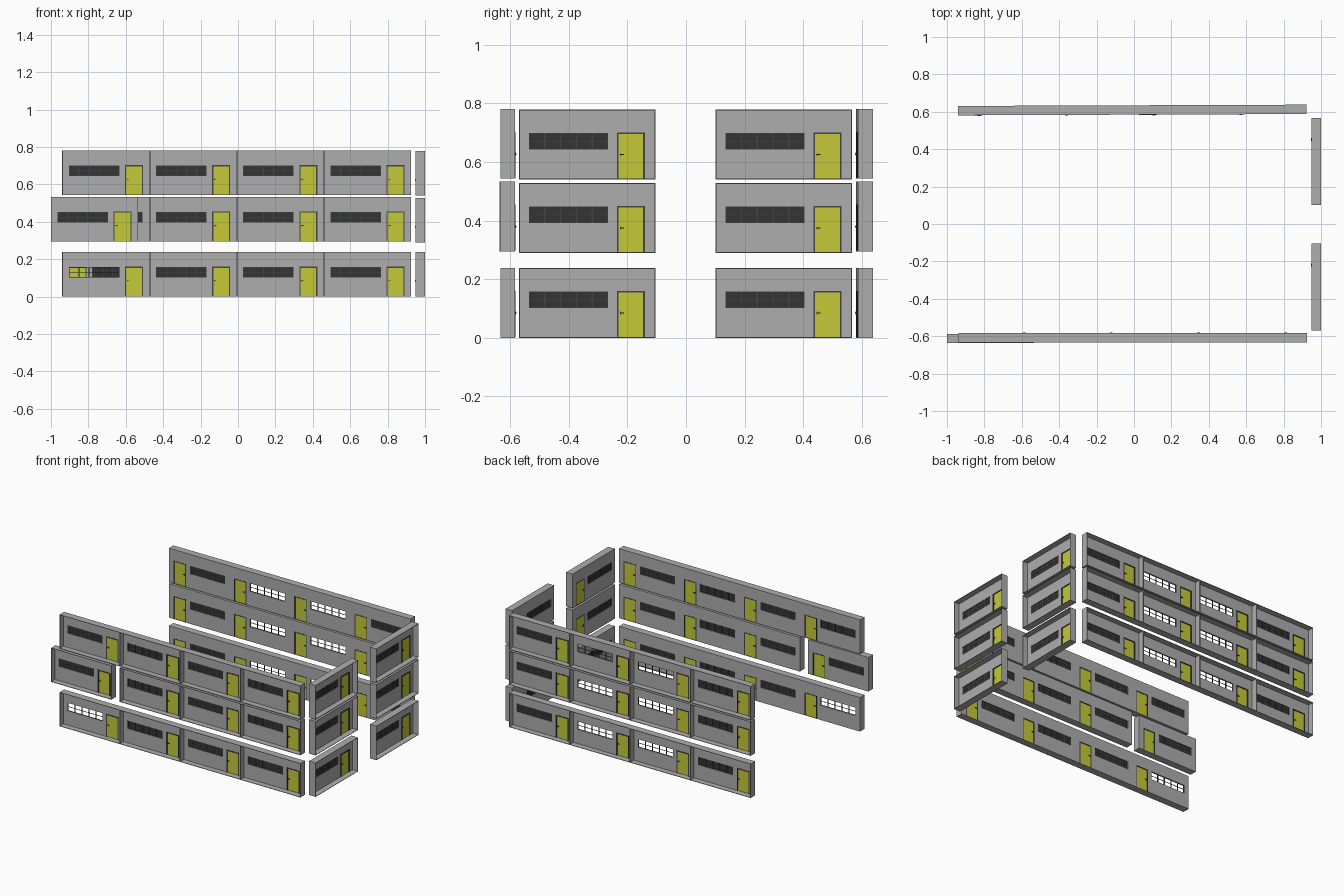
import bpy, bmesh
from math import pi, cos, sin
from mathutils import Matrix, Vector

if "Cube" in bpy.data.objects:
    bpy.data.objects.remove(bpy.data.objects["Cube"], do_unlink=True)


def material(name, r, g, b):
    m = bpy.data.materials.new(name)
    m.use_nodes = True
    m.diffuse_color = (r, g, b, 1)
    bsdf = m.node_tree.nodes["Principled BSDF"]
    bsdf.inputs["Base Color"].default_value = (r, g, b, 1)
    bsdf.inputs["Roughness"].default_value = 0.8
    return m


CONCRETE = material("concrete grey", 0.42, 0.42, 0.42)
YELLOW = material("door yellow", 0.56, 0.59, 0.04)
GLASS = material("dark glass", 0.033, 0.033, 0.033)
METAL = material("dark metal", 0.06, 0.06, 0.06)

# Unit size: x along the wall, y from the open outer side to the inner side
W, D, H = 0.466, 0.05, 0.238
RIM, WALL = 0.003, 0.01
WX0, WX1, WZ0, WZ1 = 0.034, 0.304, 0.102, 0.158
DX0, DX1, DZ1 = 0.334, 0.430, 0.160
Y0, Y1 = D - WALL, D


def box(bm, x0, x1, y0, y1, z0, z1):
    size = Matrix.Diagonal((x1 - x0, y1 - y0, z1 - z0, 1))
    mid = Matrix.Translation(((x0 + x1) / 2, (y0 + y1) / 2, (z0 + z1) / 2))
    bmesh.ops.create_cube(bm, size=1, matrix=mid @ size)


def finish(bm, name, mat):
    mesh = bpy.data.meshes.new(name)
    bm.to_mesh(mesh)
    bm.free()
    mesh.materials.append(mat)
    return mesh


def boxes(name, mat, items):
    bm = bmesh.new()
    for item in items:
        box(bm, *item)
    return finish(bm, name, mat)


def wall_mesh():
    # Grid of faces with the window and door cells left out, then thickened
    bm = bmesh.new()
    xs = [RIM, WX0, WX1, DX0, DX1, W - RIM]
    zs = [RIM, WZ0, WZ1, DZ1, H - RIM]
    v = [[bm.verts.new((x, Y0, z)) for z in zs] for x in xs]
    for i in range(len(xs) - 1):
        for j in range(len(zs) - 1):
            window = i == 1 and j == 1
            door = i == 3 and j < 3
            if not (window or door):
                bm.faces.new((v[i][j], v[i + 1][j], v[i + 1][j + 1], v[i][j + 1]))
    border = [e for e in bm.edges if e.is_boundary]
    front = bm.faces[:]
    back = bmesh.ops.duplicate(bm, geom=front + bm.edges[:] + bm.verts[:])
    for el in back["geom"]:
        if isinstance(el, bmesh.types.BMVert):
            el.co.y = Y1
    pair = back["vert_map"]
    for f in [g for g in back["geom"] if isinstance(g, bmesh.types.BMFace)]:
        f.normal_flip()
    for e in border:
        a, b = e.verts
        bm.faces.new((a, b, pair[b], pair[a]))
    bmesh.ops.recalc_face_normals(bm, faces=bm.faces[:])
    return finish(bm, "wall", CONCRETE)


# Thin slabs and fins around the recessed wall
rim = boxes("rim", CONCRETE, [
    (0, W, 0, D, 0, RIM), (0, W, 0, D, H - RIM, H),
    (0, RIM, 0, D, RIM, H - RIM), (W - RIM, W, 0, D, RIM, H - RIM)])

# Door, its frame and a lever handle on each side
F = 0.006
frame = boxes("door_frame", METAL, [
    (DX0, DX0 + F, Y0 - 0.003, Y1 + 0.001, RIM, DZ1),
    (DX1 - F, DX1, Y0 - 0.003, Y1 + 0.001, RIM, DZ1),
    (DX0 + F, DX1 - F, Y0 - 0.003, Y1 + 0.001, DZ1 - F, DZ1)])
door = boxes("door", YELLOW, [
    (DX0 + F, DX1 - F, Y0 + 0.002, Y1 - 0.002, RIM, DZ1 - F)])
HX, HZ = DX0 + F + 0.004, 0.083
levers = []
for y, s in ((Y0 + 0.002, -1), (Y1 - 0.002, 1)):
    stem, grip = sorted((y, y + s * 0.005)), sorted((y + s * 0.003, y + s * 0.006))
    levers += [(HX, HX + 0.004, *stem, HZ - 0.003, HZ + 0.006),
               (HX, HX + 0.014, *grip, HZ, HZ + 0.004)]
handle = boxes("door_handle", METAL, levers)

# Window bars: five columns by two rows, with a slim border
B = 0.002
ym = (Y0 + Y1) / 2
bars = [(WX0, WX1, ym - B, ym + B, z - B / 2, z + B / 2)
        for z in (WZ0 + B / 2, (WZ0 + WZ1) / 2, WZ1 - B / 2)]
for i in range(6):
    x = WX0 + (WX1 - WX0) * i / 5
    bars.append((max(WX0, x - B), min(WX1, x + B), ym - 0.003, ym + 0.003, WZ0, WZ1))
window_bars = boxes("window_bars", METAL, bars)
glass = boxes("window_glass", GLASS, [(WX0, WX1, ym - 0.001, ym + 0.001, WZ0, WZ1)])

PARTS = [wall_mesh(), rim, frame, door, handle, window_bars]


def unit(row, origin, angle, glazed=True):
    place = Matrix.Translation(origin) @ Matrix.Rotation(angle, 4, 'Z')
    for mesh in PARTS + ([glass] if glazed else []):
        ob = bpy.data.objects.new(row + "_" + mesh.name, mesh)
        ob.matrix_world = place
        bpy.context.collection.objects.link(ob)


TILT = 0.0037
back_angle = pi + TILT
for floor, (z_front, z_side) in enumerate(((0, 0), (0.295, 0.290), (0.543, 0.541))):
    for i in range(4):
        # Front row; one middle-floor unit is pulled out sideways
        shifted = floor == 1 and i == 0
        x = -1.0 if shifted else -0.938 + i * W
        y = -0.637 if shifted else -0.633
        unit("front", (x, y, z_front), 0, not (floor == 0 and i == 0))
        # Back row, very slightly turned, with two unglazed middle units
        step = Vector((cos(back_angle), sin(back_angle), 0)) * W * i
        unit("back", Vector((0.922, 0.638, z_front)) + step, back_angle, i in (0, 3))
    # Two units on the left-hand end
    for y in (-0.570, 0.101):
        unit("end", (1.0, y, z_side), pi / 2)
